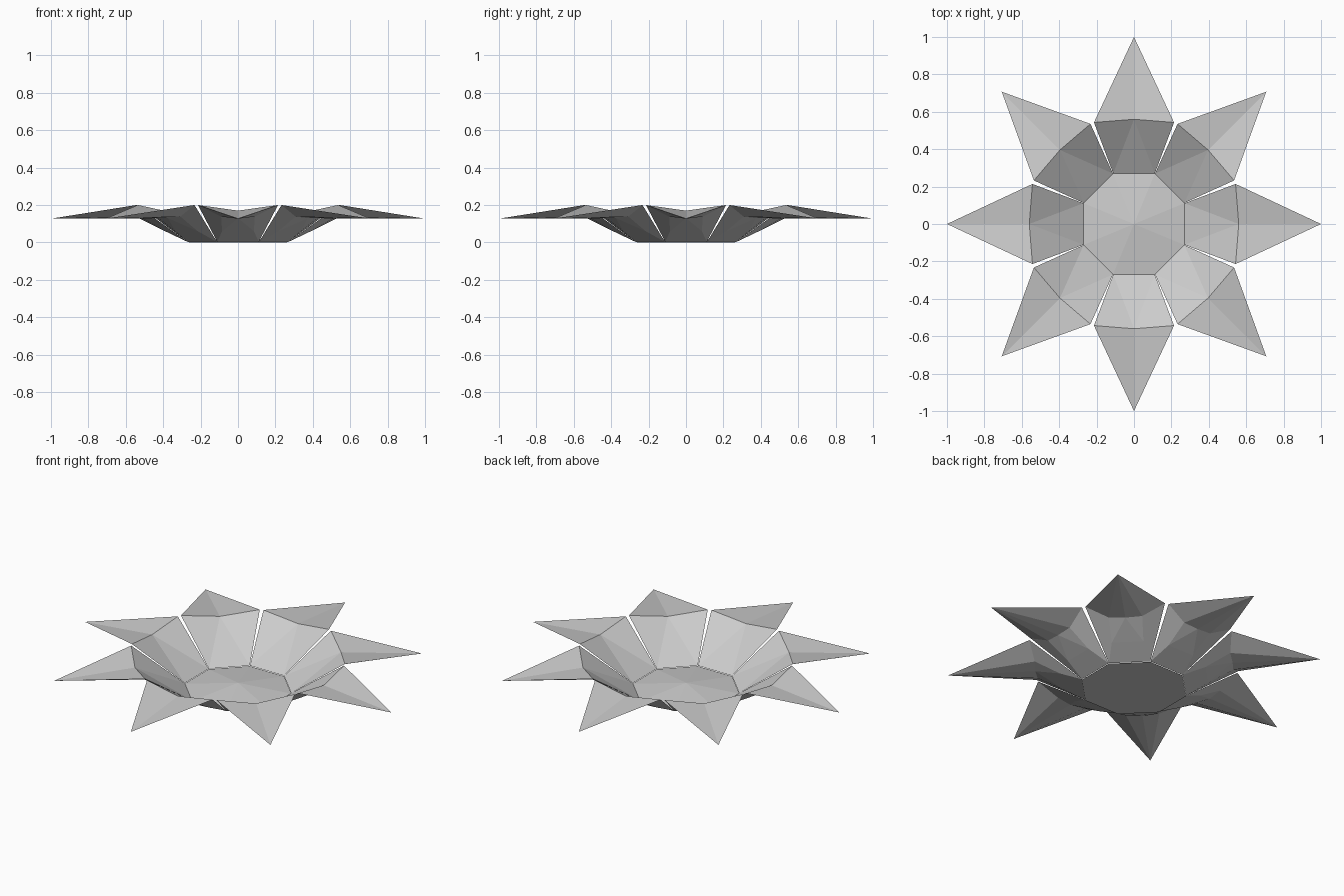
import bpy, math
from mathutils import Matrix

if "Cube" in bpy.data.objects:
    bpy.data.objects.remove(bpy.data.objects["Cube"])


def make(name, verts, faces, angle=0.0):
    me = bpy.data.meshes.new(name)
    me.from_pydata(verts, [], faces)
    me.transform(Matrix.Rotation(angle, 4, 'Z'))
    me.update()
    ob = bpy.data.objects.new(name, me)
    bpy.context.collection.objects.link(ob)
    return ob


# octagonal base: flat underside, shallow raised centre on top
R = 0.27 / math.cos(math.pi / 8)
ring = [(R * math.cos(math.pi / 8 + i * math.pi / 4),
         R * math.sin(math.pi / 8 + i * math.pi / 4)) for i in range(8)]
verts = [(x, y, 0) for x, y in ring] + [(0, 0, 0.035)]
faces = [list(range(7, -1, -1))] + [(i, (i + 1) % 8, 8) for i in range(8)]
make("base", verts, faces)

# one petal pointing along +y: folded top, faceted underside, pointed tip
P = [
    (-0.111, 0.27, 0.003), (0.111, 0.27, 0.003),   # 0,1 inner edge
    (-0.214, 0.543, 0.20), (0.214, 0.543, 0.20),   # 2,3 rim corners
    (0, 0.56, 0.17), (0, 1.0, 0.127),              # 4 rim middle, 5 tip
    (-0.085, 0.39, 0.06), (0.085, 0.39, 0.06),     # 6,7 lower bend
    (-0.09, 0.525, 0.138), (0.09, 0.525, 0.138),   # 8,9 lower rim
    (0, 0.53, 0.13),                               # 10 lower ridge
]
F = [
    (0, 1, 4), (1, 3, 4), (0, 4, 2), (4, 3, 5), (2, 4, 5),   # top
    (1, 0, 6, 7), (7, 6, 10), (6, 8, 10), (7, 10, 9),        # bowl below
    (0, 2, 8, 6), (1, 7, 9, 3),                              # bowl flanks
    (10, 8, 5), (9, 10, 5), (8, 2, 5), (3, 9, 5),            # tip below
]
for i in range(8):
    make(f"petal_{i + 1}", P, F, i * math.pi / 4)
